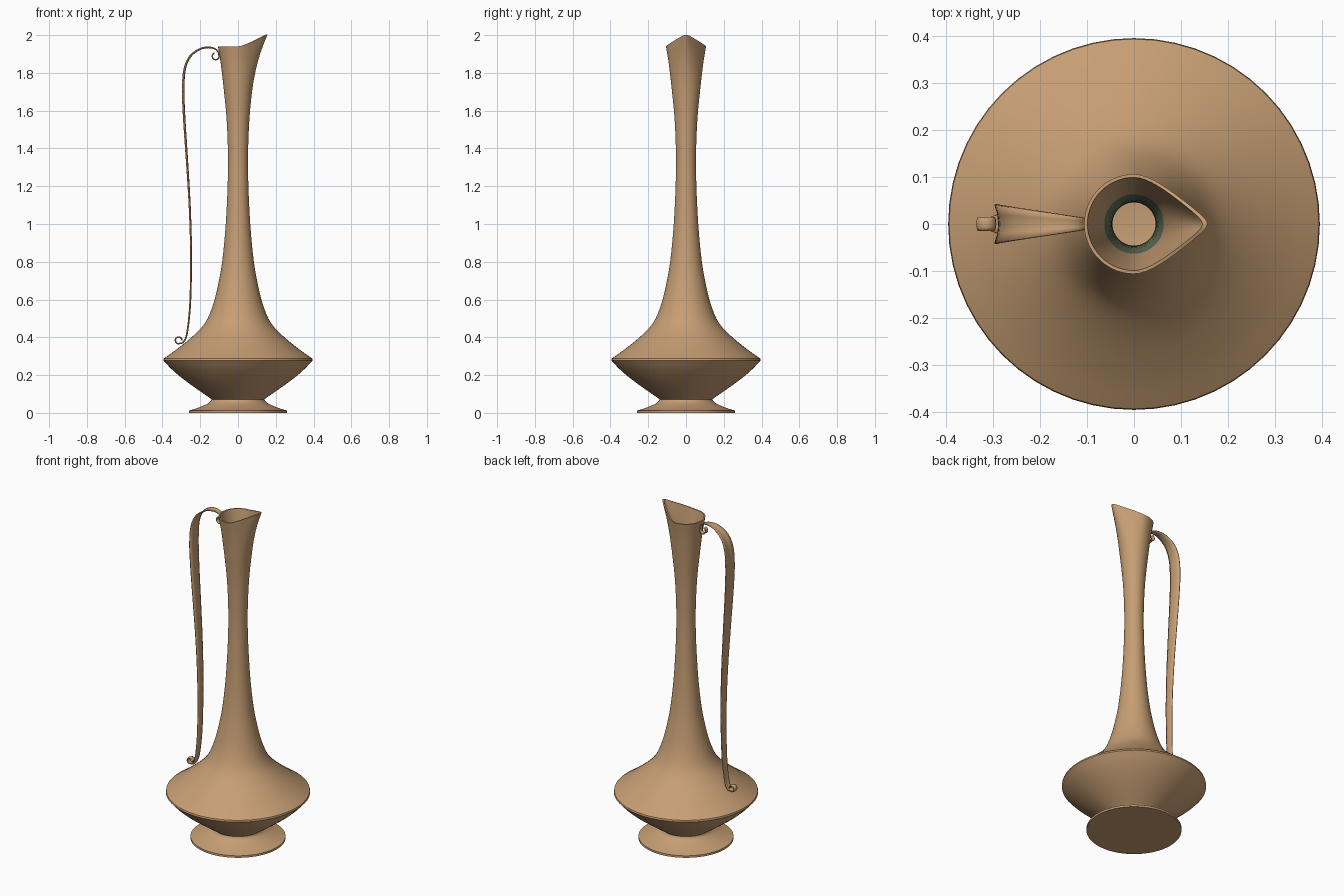
import bpy, bmesh, math
from mathutils import Vector

if "Cube" in bpy.data.objects:
    bpy.data.objects.remove(bpy.data.objects["Cube"])


def material(name, color):
    m = bpy.data.materials.new(name)
    m.use_nodes = True
    m.diffuse_color = color
    m.node_tree.nodes["Principled BSDF"].inputs["Base Color"].default_value = color
    return m


bronze = material("warm bronze", (0.57, 0.345, 0.175, 1))
patina = material("green patina", (0.13, 0.18, 0.11, 1))


def spline(points, steps=4):
    """Smooth curve through the points."""
    pts = [Vector(p) for p in points]
    ext = [2 * pts[0] - pts[1]] + pts + [2 * pts[-1] - pts[-2]]
    out = []
    for a, b, c, d in zip(ext, ext[1:], ext[2:], ext[3:]):
        for i in range(steps):
            t = i / steps
            out.append(0.5 * (2 * b + (c - a) * t + (2 * a - 5 * b + 4 * c - d) * t ** 2
                              + (3 * b - a - 3 * c + d) * t ** 3))
    return out + [pts[-1]]


def add_object(name, bm, mats):
    me = bpy.data.meshes.new(name)
    bm.to_mesh(me)
    bm.free()
    for m in mats:
        me.materials.append(m)
    ob = bpy.data.objects.new(name, me)
    bpy.context.collection.objects.link(ob)
    return ob


def smooth(ob, degrees):
    bpy.ops.object.select_all(action='DESELECT')
    ob.select_set(True)
    bpy.context.view_layer.objects.active = ob
    bpy.ops.object.shade_smooth_by_angle(angle=math.radians(degrees))


def grid_faces(bm, rows, closed):
    faces = []
    for a, b in zip(rows, rows[1:]):
        n = len(a)
        for i in range(n if closed else n - 1):
            j = (i + 1) % n
            faces.append(bm.faces.new((a[i], a[j], b[j], b[i])))
    return faces


# Profile sections of the vessel, as radius and height
foot = [(0.26, 0.012), (0.22, 0.024), (0.175, 0.042), (0.148, 0.058), (0.14, 0.072)]
belly = [(0.14, 0.072), (0.165, 0.09), (0.23, 0.135), (0.3, 0.187), (0.355, 0.235), (0.395, 0.278)]
neck = [(0.393, 0.288), (0.32, 0.34), (0.235, 0.41), (0.172, 0.48), (0.133, 0.57), (0.105, 0.68),
        (0.084, 0.8), (0.067, 0.97), (0.056, 1.17), (0.053, 1.36), (0.06, 1.55), (0.074, 1.7),
        (0.09, 1.84), (0.106, 1.94)]
upper = spline(belly)[1:] + spline(neck)
outer = [Vector((0, 0)), Vector((0.26, 0))] + spline(foot) + upper
WALL = 0.007
inner = [Vector((p.x - WALL, p.y)) for p in reversed(upper) if p.y > 0.085]
profile = outer + inner + [Vector((0, inner[-1].y))]


def vessel_point(r, z, angle):
    """Turned point, with the mouth drawn out into a spout toward +x."""
    c, s = math.cos(angle), math.sin(angle)
    t = max(0, (z - 1.68) / 0.26) ** 2
    k = max(0, c)
    return (r * c * (1 + 0.47 * t * k), r * s * (1 - 0.55 * t * k * k), z + 0.062 * t * k ** 1.6)


# Vessel: foot, belly, neck and hollow inside in one turned shell
bm = bmesh.new()
SEGMENTS = 56
rows = [[bm.verts.new(vessel_point(p.x, p.y, math.tau * i / SEGMENTS)) for i in range(SEGMENTS)]
        for p in profile]
faces = grid_faces(bm, rows, True)
first_inner = len(outer) * SEGMENTS
for n, f in enumerate(faces):
    in_wall = first_inner <= n < len(faces) - SEGMENTS
    if in_wall and f.calc_center_median().z < 1.65:
        f.material_index = 1
bmesh.ops.remove_doubles(bm, verts=bm.verts, dist=0.00001)
bmesh.ops.recalc_face_normals(bm, faces=bm.faces)
smooth(add_object("vessel", bm, [bronze, patina]), 40)


def curl(cx, cz, radius, start, end, width, count=14):
    """Scroll points as x, z and half width."""
    out = []
    for i in range(count + 1):
        a = math.radians(start + (end - start) * i / count)
        out.append(Vector((cx + radius * math.cos(a), cz + radius * math.sin(a), width)))
    return out


# Handle: a tapered, slightly channelled ribbon with a scroll at each end
strap = [(-0.104, 1.908, 0.012), (-0.122, 1.926, 0.015), (-0.155, 1.933, 0.02), (-0.2, 1.924, 0.027),
         (-0.25, 1.886, 0.035), (-0.278, 1.82, 0.04), (-0.286, 1.72, 0.042), (-0.282, 1.58, 0.04),
         (-0.267, 1.34, 0.035), (-0.253, 1.1, 0.03), (-0.246, 0.85, 0.026), (-0.25, 0.6, 0.023),
         (-0.262, 0.46, 0.021), (-0.275, 0.395, 0.02), (-0.292, 0.369, 0.019)]
path = (curl(-0.118, 1.888, 0.017, 110, 385, 0.012) + spline(strap)
        + curl(-0.314, 0.384, 0.019, -65, -360, 0.014))
bm = bmesh.new()
rows = []
for i, p in enumerate(path):
    tangent = path[min(i + 1, len(path) - 1)] - path[max(i - 1, 0)]
    tx, tz = Vector((tangent.x, tangent.y)).normalized()
    row = []
    for u in (-1, -0.5, 0, 0.5, 1):
        lift = 0.2 * p.z * u * u
        row.append(bm.verts.new((p.x + tz * lift, u * p.z, p.y - tx * lift)))
    rows.append(row)
grid_faces(bm, rows, False)
bmesh.ops.recalc_face_normals(bm, faces=bm.faces)
handle = add_object("handle", bm, [bronze])
solid = handle.modifiers.new("thickness", 'SOLIDIFY')
solid.thickness = 0.005
solid.offset = 0
smooth(handle, 45)
